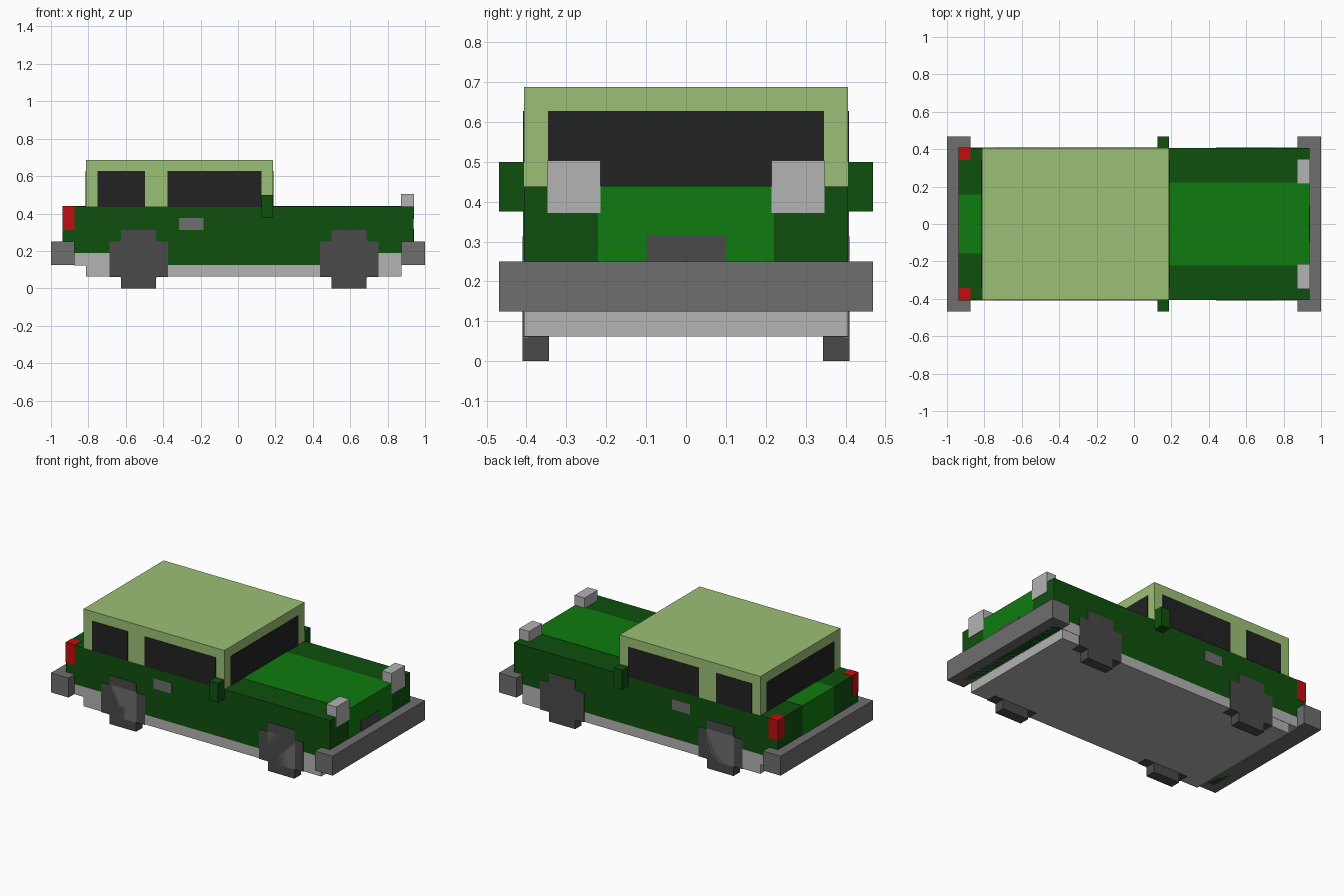
import bpy
import bmesh
from mathutils import Matrix

if "Cube" in bpy.data.objects:
    bpy.data.objects.remove(bpy.data.objects["Cube"], do_unlink=True)

U = 1 / 16   # one block; all sizes below are in blocks
E = 0.03     # how far inlaid parts stand proud, in blocks


def material(name, rgb):
    linear = [((c / 255 + 0.055) / 1.055) ** 2.4 if c > 10 else c / 255 / 12.92 for c in rgb]
    m = bpy.data.materials.new(name)
    m.use_nodes = True
    m.diffuse_color = (*linear, 1)
    bsdf = next(n for n in m.node_tree.nodes if n.type == "BSDF_PRINCIPLED")
    bsdf.inputs["Base Color"].default_value = (*linear, 1)
    return m


DARK_GREEN = material("dark green", (15, 80, 15))
GREEN = material("bright green", (15, 124, 15))
PALE = material("pale green", (156, 192, 118))
GLASS = material("black glass", (34, 34, 34))
SILVER = material("silver", (179, 179, 179))
GREY = material("mid grey", (110, 110, 110))
RUBBER = material("dark grey", (74, 74, 74))
RED = material("red", (192, 15, 15))


def finish(name, bm, mat, mirror):
    me = bpy.data.meshes.new(name)
    bm.to_mesh(me)
    bm.free()
    me.materials.append(mat)
    ob = bpy.data.objects.new(name, me)
    bpy.context.collection.objects.link(ob)
    if mirror:
        mod = ob.modifiers.new("mirror", "MIRROR")
        mod.use_axis = (False, True, False)
        mod.use_mirror_merge = False
    return ob


def box(name, mat, x, y, z, grow=0.0, mirror=False):
    """Box between (low, high) pairs; grow makes an inlay stand proud."""
    bm = bmesh.new()
    size = [(b - a + 2 * grow) * U for a, b in (x, y, z)]
    mid = [(a + b) / 2 * U for a, b in (x, y, z)]
    bmesh.ops.create_cube(bm, size=1, matrix=Matrix.Translation(mid) @ Matrix.Diagonal((*size, 1)))
    return finish(name, bm, mat, mirror)


def tyre(name, cx):
    """Stepped, cross-shaped wheel profile pushed out along y."""
    profile = [(-1.5, 0), (1.5, 0), (1.5, 1 - E), (2.5, 1 - E), (2.5, 4), (1.5, 4),
               (1.5, 5), (-1.5, 5), (-1.5, 4), (-2.5, 4), (-2.5, 1 - E), (-1.5, 1 - E)]
    bm = bmesh.new()
    face = bm.faces.new([bm.verts.new(((cx + x) * U, 5.5 * U, z * U)) for x, z in profile])
    ext = bmesh.ops.extrude_face_region(bm, geom=[face])
    verts = [v for v in ext["geom"] if isinstance(v, bmesh.types.BMVert)]
    bmesh.ops.translate(bm, verts=verts, vec=(0, (1 + 2 * E) * U, 0))
    bmesh.ops.recalc_face_normals(bm, faces=bm.faces)
    finish(name, bm, RUBBER, True)


FULL = (-6.5, 6.5)

# Lower body, chassis and sills
box("body", DARK_GREEN, (-15, 15), FULL, (2, 7))
box("chassis", SILVER, (-13, 14), FULL, (1, 2))
box("rear_sill", SILVER, (-14, -11), FULL, (2, 3), E)
box("nose_sill", SILVER, (12, 14), FULL, (2, 3), E)

# Bonnet and tail panels wrap over the top and down the ends
box("bonnet", GREEN, (3, 15), (-3.5, 3.5), (4, 7), E)
box("tail_panel", GREEN, (-15, -13), (-2.5, 2.5), (4, 7), E)
box("grille", RUBBER, (14, 15), (-1.5, 1.5), (4, 5), 2 * E)

# Bumpers
box("nose_bumper", GREY, (14, 16), (-7.5, 7.5), (2, 4))
box("rear_bumper", GREY, (-16, -14), (-7.5, 7.5), (2, 4))

# Cabin with windows inlaid right through it
box("cabin", PALE, (-13, 3), FULL, (7, 11))
box("windscreen_and_rear_window", GLASS, (-13, 3), (-5.5, 5.5), (7, 10), E)
box("rear_side_windows", GLASS, (-12, -8), FULL, (7, 10), E)
box("door_windows", GLASS, (-6, 2), FULL, (7, 10), E)

# Lights, mirrors and door handles, repeated on both sides
box("headlights", SILVER, (14, 15), (3.5, 5.5), (6, 8), 2 * E, True)
box("tail_lights", RED, (-15, -14), (5.5, 6.5), (5, 7), E, True)
box("side_mirrors", DARK_GREEN, (2, 3), (6.5, 7.5), (6, 8), 0, True)
box("door_handles", GREY, (-5, -3), (6.4, 6.5), (5, 6), E, True)

# Wheels
for label, cx in (("rear", -8.5), ("nose", 9.5)):
    tyre(label + "_tyres", cx)
    box(label + "_hubs", GREY, (cx - 1.5, cx + 1.5), (6.4, 6.5), (1, 4), 2 * E, True)
